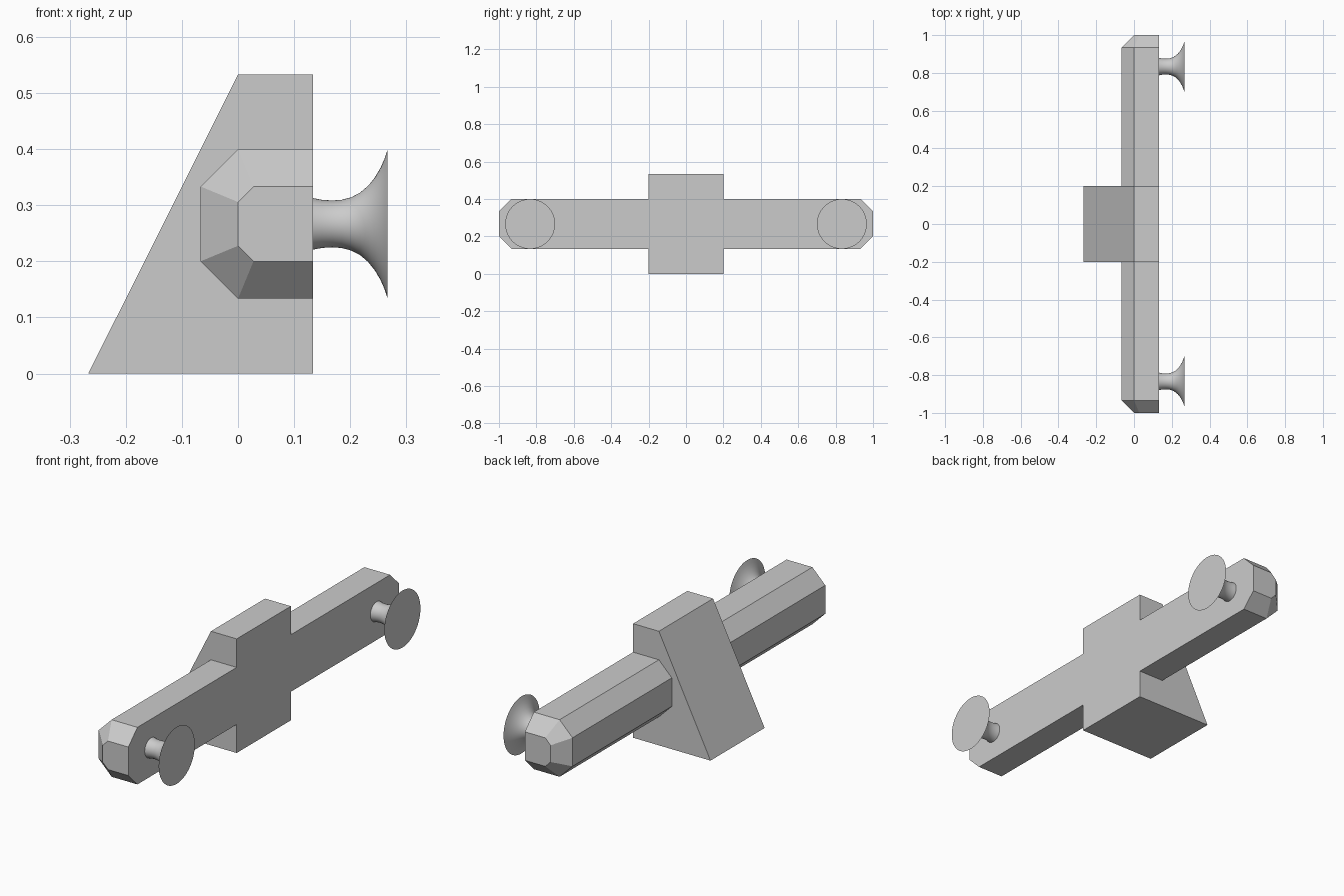
import bpy, bmesh, math

cube = bpy.data.objects.get("Cube")
if cube:
    bpy.data.objects.remove(cube, do_unlink=True)

grey = bpy.data.materials.new("plain grey")
grey.use_nodes = True
colour = (0.6, 0.6, 0.6, 1)
grey.diffuse_color = colour
grey.node_tree.nodes["Principled BSDF"].inputs["Base Color"].default_value = colour


def loft(name, rings):
    """Skin a series of equal-sized closed rings and cap both ends."""
    bm = bmesh.new()
    loops = [[bm.verts.new(p) for p in ring] for ring in rings]
    for a, b in zip(loops, loops[1:]):
        for i in range(len(a)):
            j = (i + 1) % len(a)
            bm.faces.new((a[i], a[j], b[j], b[i]))
    bm.faces.new(loops[0])
    bm.faces.new(loops[-1])
    bmesh.ops.recalc_face_normals(bm, faces=bm.faces)
    mesh = bpy.data.meshes.new(name)
    bm.to_mesh(mesh)
    bm.free()
    mesh.materials.append(grey)
    obj = bpy.data.objects.new(name, mesh)
    bpy.context.collection.objects.link(obj)
    return obj


def section(profile, y):
    return [(x, y, z) for x, z in profile]


FACE = 0.1333   # flat mounting side
MID = 0.2667    # height of the bar's axis

# Central wedge block
wedge = [(-0.2667, 0), (FACE, 0), (FACE, 0.5333), (0, 0.5333)]
loft("wedge_block", [section(wedge, -0.2), section(wedge, 0.2)])

# Bar sections: full size, and reduced at the chamfered tip
full = [(FACE, 0.1333), (0, 0.1333), (-0.0667, 0.2),
        (-0.0667, 0.3333), (0, 0.4), (FACE, 0.4)]
tip = [(FACE, 0.2), (0.0276, 0.2), (0, 0.2276),
       (0, 0.3057), (0.0276, 0.3333), (FACE, 0.3333)]

# Flared knob outline: distance along x, radius
flare = [(0.1333, 0.046), (0.15, 0.0428), (0.168, 0.0417), (0.185, 0.043),
         (0.202, 0.0475), (0.218, 0.056), (0.232, 0.068), (0.244, 0.083),
         (0.254, 0.1), (0.261, 0.116), (0.2667, 0.1333)]
SIDES = 64

for side, label in ((-1, "front"), (1, "back")):
    loft(label + "_arm", [section(full, side * 0.2),
                          section(full, side * 0.9333),
                          section(tip, side)])
    angles = [math.tau * i / SIDES for i in range(SIDES)]
    knob = loft(label + "_knob", [
        [(x, side * 0.8333 + r * math.cos(a), MID + r * math.sin(a)) for a in angles]
        for x, r in flare])
    bpy.ops.object.select_all(action="DESELECT")
    knob.select_set(True)
    bpy.context.view_layer.objects.active = knob
    bpy.ops.object.shade_smooth_by_angle(angle=math.radians(35))
